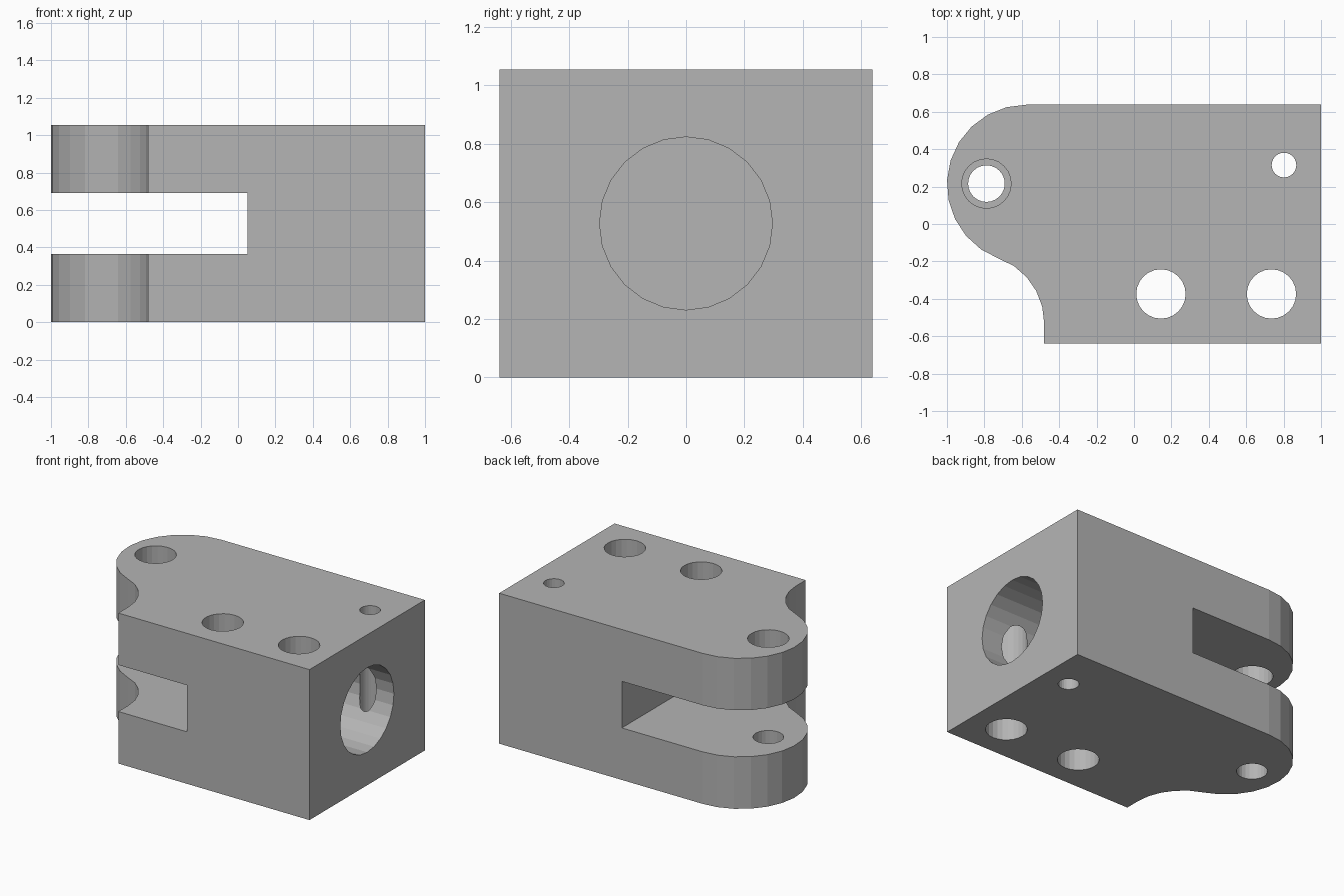
import bpy, bmesh, math
from mathutils import Matrix, Vector

if "Cube" in bpy.data.objects:
    bpy.data.objects.remove(bpy.data.objects["Cube"], do_unlink=True)

H = 1.053          # block height
HALF_W = 0.638     # half depth in y
SLOT = (0.364, 0.69)

steel = bpy.data.materials.new("plain_grey")
steel.use_nodes = True
GREY = (0.46, 0.46, 0.46, 1)
steel.diffuse_color = GREY
steel.node_tree.nodes["Principled BSDF"].inputs["Base Color"].default_value = GREY


def finish(name, bm):
    bmesh.ops.recalc_face_normals(bm, faces=bm.faces)
    mesh = bpy.data.meshes.new(name)
    bm.to_mesh(mesh)
    bm.free()
    mesh.materials.append(steel)
    obj = bpy.data.objects.new(name, mesh)
    bpy.context.collection.objects.link(obj)
    return obj


def arc(cx, cy, r, start, end, steps):
    angles = [math.radians(start + (end - start) * i / steps) for i in range(steps + 1)]
    return [(cx + r * math.cos(a), cy + r * math.sin(a)) for a in angles]


def cylinder(name, start, end, r):
    start, end = Vector(start), Vector(end)
    axis = end - start
    bm = bmesh.new()
    turn = axis.to_track_quat('Z', 'Y').to_matrix().to_4x4()
    bmesh.ops.create_cone(bm, cap_ends=True, segments=24, radius1=r, radius2=r,
                          depth=axis.length,
                          matrix=Matrix.Translation((start + end) / 2) @ turn)
    return finish(name, bm)


def box(name, low, high):
    low, high = Vector(low), Vector(high)
    bm = bmesh.new()
    bmesh.ops.create_cube(bm, size=1, matrix=Matrix.Translation((low + high) / 2)
                          @ Matrix.Diagonal((*(high - low), 1)))
    return finish(name, bm)


def cut(target, cutter):
    mod = target.modifiers.new(cutter.name, 'BOOLEAN')
    mod.operation = 'DIFFERENCE'
    mod.solver = 'EXACT'
    mod.object = cutter
    bpy.context.view_layer.objects.active = target
    bpy.ops.object.modifier_apply(modifier=mod.name)
    bpy.data.objects.remove(cutter, do_unlink=True)


# Block outline: rounded lug end flowing into a concave shoulder
outline = [(1, -HALF_W), (1, HALF_W)]
outline += arc(-0.575, 0.213, 0.425, 90, 249.8, 11)
outline += arc(-0.849, -0.53, 0.369, 69.8, 0, 5)[1:]
outline.append((-0.48, -HALF_W))

bm = bmesh.new()
base = bm.faces.new([bm.verts.new((x, y, 0)) for x, y in outline])
top = bmesh.ops.extrude_face_region(bm, geom=[base])["geom"]
bmesh.ops.translate(bm, vec=(0, 0, H),
                    verts=[v for v in top if isinstance(v, bmesh.types.BMVert)])
block = finish("clevis_block", bm)

# Slot between the two lugs
cut(block, box("slot", (-1.2, -1, SLOT[0]), (0.05, 1, SLOT[1])))

# Blind shaft bore in the end face
cut(block, cylinder("shaft_bore", (0.33, 0, 0.527), (1.2, 0, 0.527), 0.296))

# Vertical clamp holes and small set screw hole
for name, x, y, r in (("inner_clamp_hole", 0.144, -0.374, 0.132),
                      ("outer_clamp_hole", 0.735, -0.374, 0.132),
                      ("set_screw_hole", 0.802, 0.315, 0.066)):
    cut(block, cylinder(name, (x, y, -0.2), (x, y, H + 0.2), r))

# Pin holes: wide in the upper lug, narrow in the lower lug
PIN = (-0.789, 0.216)
cut(block, cylinder("upper_pin_hole", (*PIN, 0.53), (*PIN, H + 0.2), 0.132))
cut(block, cylinder("lower_pin_hole", (*PIN, -0.2), (*PIN, 0.53), 0.098))
